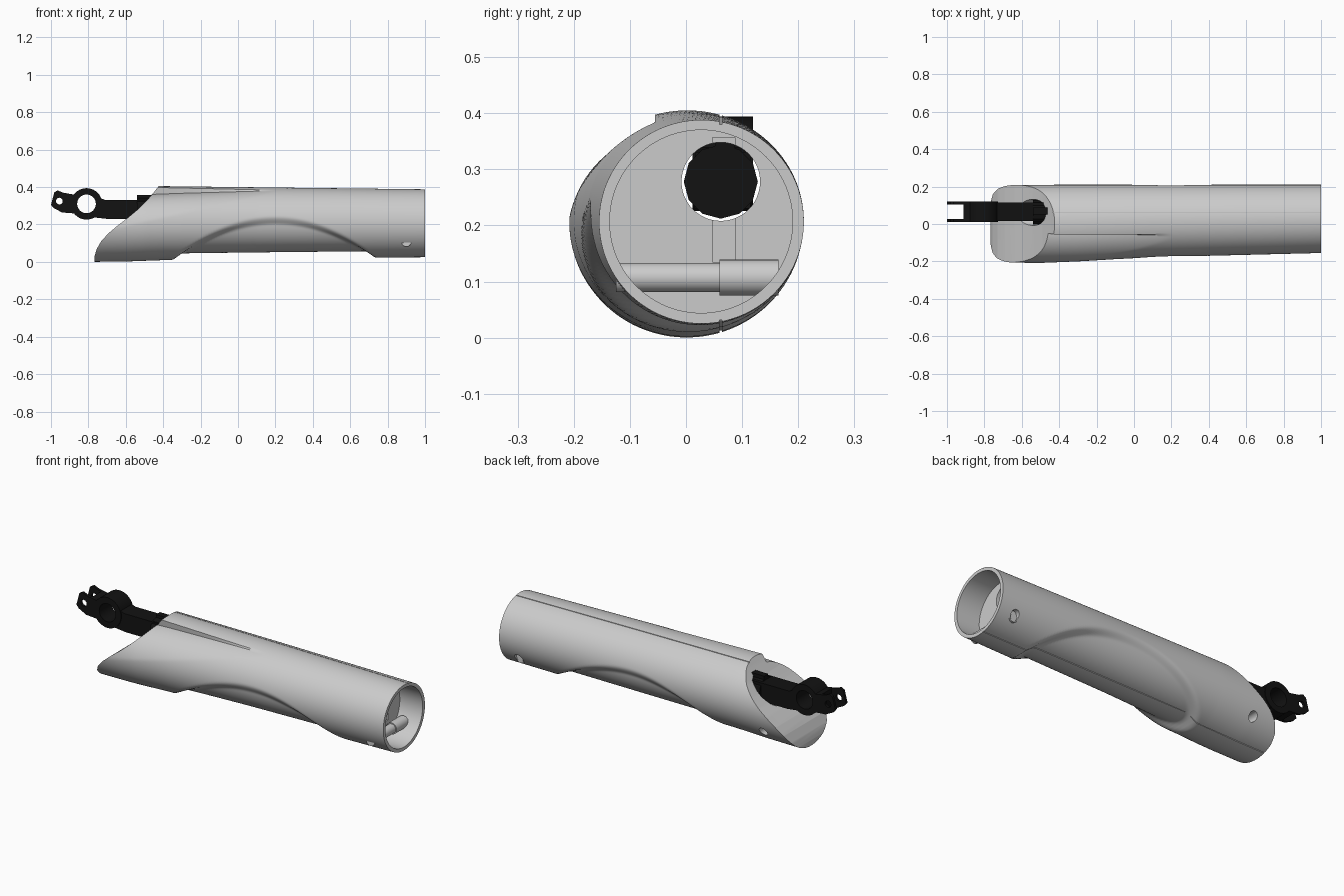
import bpy, bmesh, math
from mathutils import Matrix, Vector

if "Cube" in bpy.data.objects:
    bpy.data.objects.remove(bpy.data.objects["Cube"])


def make(name, bm):
    bmesh.ops.recalc_face_normals(bm, faces=bm.faces)
    me = bpy.data.meshes.new(name)
    bm.to_mesh(me)
    bm.free()
    ob = bpy.data.objects.new(name, me)
    bpy.context.collection.objects.link(ob)
    return ob


def prism(name, pts, y0, y1):
    """Extrude an (x, z) outline along y."""
    bm = bmesh.new()
    f = bm.faces.new([bm.verts.new((x, y0, z)) for x, z in pts])
    r = bmesh.ops.extrude_face_region(bm, geom=[f])
    bmesh.ops.translate(bm, vec=(0, y1 - y0, 0),
                        verts=[v for v in r['geom'] if isinstance(v, bmesh.types.BMVert)])
    return make(name, bm)


def box(name, x0, x1, y0, y1, z0, z1):
    return prism(name, [(x0, z0), (x1, z0), (x1, z1), (x0, z1)], y0, y1)


def cyl(name, a, b, r, n=48):
    a, b = Vector(a), Vector(b)
    bm = bmesh.new()
    rot = (b - a).to_track_quat('Z', 'Y').to_matrix().to_4x4()
    bmesh.ops.create_cone(bm, cap_ends=True, segments=n, radius1=r, radius2=r,
                          depth=(b - a).length,
                          matrix=Matrix.Translation((a + b) / 2) @ rot)
    return make(name, bm)


def boolean(ob, others, op='DIFFERENCE'):
    for o in others:
        m = ob.modifiers.new('bool', 'BOOLEAN')
        m.operation, m.solver, m.object = op, 'EXACT', o
        bpy.context.view_layer.objects.active = ob
        bpy.ops.object.modifier_apply(modifier=m.name)
        bpy.data.objects.remove(o)


def smooth(ob, deg=30):
    bpy.ops.object.select_all(action='DESELECT')
    ob.select_set(True)
    bpy.context.view_layer.objects.active = ob
    bpy.ops.object.shade_smooth_by_angle(angle=math.radians(deg))


def lerp(table, x):
    for (x0, v0), (x1, v1) in zip(table, table[1:]):
        if x <= x1:
            t = max(0, (x - x0) / (x1 - x0))
            return v0 + (v1 - v0) * t
    return table[-1][1]


def clamp(t):
    return min(1, max(0, t))


# Shell outline along x: front side, back side, underside, top
FRONT = [(-.8, -.206), (-.5, -.208), (-.3, -.2), (-.1, -.188), (.1, -.178), (.4, -.17), (1, -.155)]
BACK = [(-.8, .208), (-.4, .21), (1, .21)]
BOTTOM = [(-.8, .0), (-.6, .002), (-.38, .01), (1, .025)]
TOP = [(-.8, .406), (-.42, .405), (1, .388)]
N = 150


def section(x):
    f, b, lo, hi = (lerp(t, x) for t in (FRONT, BACK, BOTTOM, TOP))
    cy, cz, ay, az = (f + b) / 2, (lo + hi) / 2, (b - f) / 2, (hi - lo) / 2
    ridge = math.acos((-.055 - cy) / ay)
    zl = .17 + (x + .7) * .228
    crease = math.pi - math.asin(max(-.95, min(.95, (zl - cz) / az)))
    depth = .042 * clamp((.2 - x) / .7)
    arch = .245 - .76 * (x - .2) ** 2
    angles = [ridge, ridge + .035] + [ridge + 2 * math.pi * j / N for j in range(2, N)]
    pts = []
    for j, a in enumerate(angles):
        y, z = ay * math.cos(a), az * math.sin(a)
        d = 0
        if j and a < crease:                     # hollowed flank under the ridge
            d += depth * clamp((crease - a) / (crease - ridge))
        t = clamp((arch - (cz + z)) / .05)       # arched scoop from below
        d += t * t * (3 - 2 * t) * (.02 + .017 * clamp(1 - (cz + z) / .24))
        k = 1 - d / ay
        pts.append((x, cy + y * k, cz + z * k))
    return pts


# Main shell
bm = bmesh.new()
rows = [[bm.verts.new(p) for p in section(-.8 + 1.8 * i / 130)] for i in range(131)]
for r0, r1 in zip(rows, rows[1:]):
    n = len(r0)
    for j in range(n):
        bm.faces.new((r0[j], r0[(j + 1) % n], r1[(j + 1) % n], r1[j]))
bm.faces.new(rows[0])
bm.faces.new(rows[-1])
shell = make('shell', bm)

slant = [(-.42, .41), (-.45, .372), (-.49, .325), (-.54, .277), (-.59, .235), (-.64, .197),
         (-.69, .155), (-.73, .113), (-.755, .07), (-.767, .03), (-.77, -.05)]
boolean(shell, [
    prism('end_cut', slant + [(-1, -.05), (-1, .5), (-.42, .5)], -.4, .4),
    cyl('bore', (.86, .027, .207), (1.1, .027, .207), .163, 96),
    cyl('socket', (-1, .062, .278), (.95, .062, .278), .07),
    box('key_slot', .8, .9, .047, .087, .135, .357),
    cyl('rear_screw_hole', (.9, .15, .107), (.9, .3, .107), .024, 24),
    cyl('end_screw_hole', (-.6, .1, .1), (-.6, .3, .1), .024, 24),
    prism('top_seam', [(-.5, .394), (1.1, .379), (1.1, .5), (-.5, .5)], .060, .064),
    prism('bottom_seam', [(-.8, .012), (-.37, .019), (-.27, .055), (.2, .063), (.66, .067),
                          (.76, .03), (1.1, .032), (1.1, -.1), (-.8, -.1)], .060, .064),
])
smooth(shell)

# Screw boss inside the open end
boss = cyl('screw_boss', (.9, -.125, .107), (.9, .07, .107), .026, 32)
boolean(boss, [cyl('boss_collar', (.9, .06, .107), (.9, .165, .107), .032, 32)], 'UNION')
smooth(boss)

# Black linkage arm
black = bpy.data.materials.new('black')
black.diffuse_color = (.006, .006, .006, 1)
black.use_nodes = True
black.node_tree.nodes["Principled BSDF"].inputs["Base Color"].default_value = black.diffuse_color
Y0, Y1, YC = .012, .119, .0655

arm = cyl('linkage_arm', (-.81, Y0, .31), (-.81, Y1, .31), .084, 40)
boolean(arm, [
    prism('bar', [(-.79, .24), (-.70, .23), (-.45, .23), (-.45, .331), (-.71, .331), (-.76, .35)],
          Y0 + .004, Y1 - .004),
    prism('fork', [(-.82, .255), (-.94, .264), (-.985, .287), (-1, .305), (-.982, .372),
                   (-.965, .382), (-.935, .37), (-.88, .36), (-.82, .36)], Y0, Y1),
], 'UNION')
boolean(arm, [
    cyl('ring_hole', (-.81, -.1, .31), (-.81, .3, .31), .05, 32),
    cyl('pin_hole', (-.955, -.1, .325), (-.955, .3, .325), .018, 20),
    box('fork_slot', -1.1, -.912, .026, .105, .1, .5),
])
plug = cyl('arm_plug', (-.54, .062, .278), (-.3, .062, .278), .066, 12)
key = box('arm_key', -.54, -.3, .052, .087, .32, .357)
for ob in (arm, plug, key):
    ob.data.materials.clear()
    ob.data.materials.append(black)
smooth(arm)
